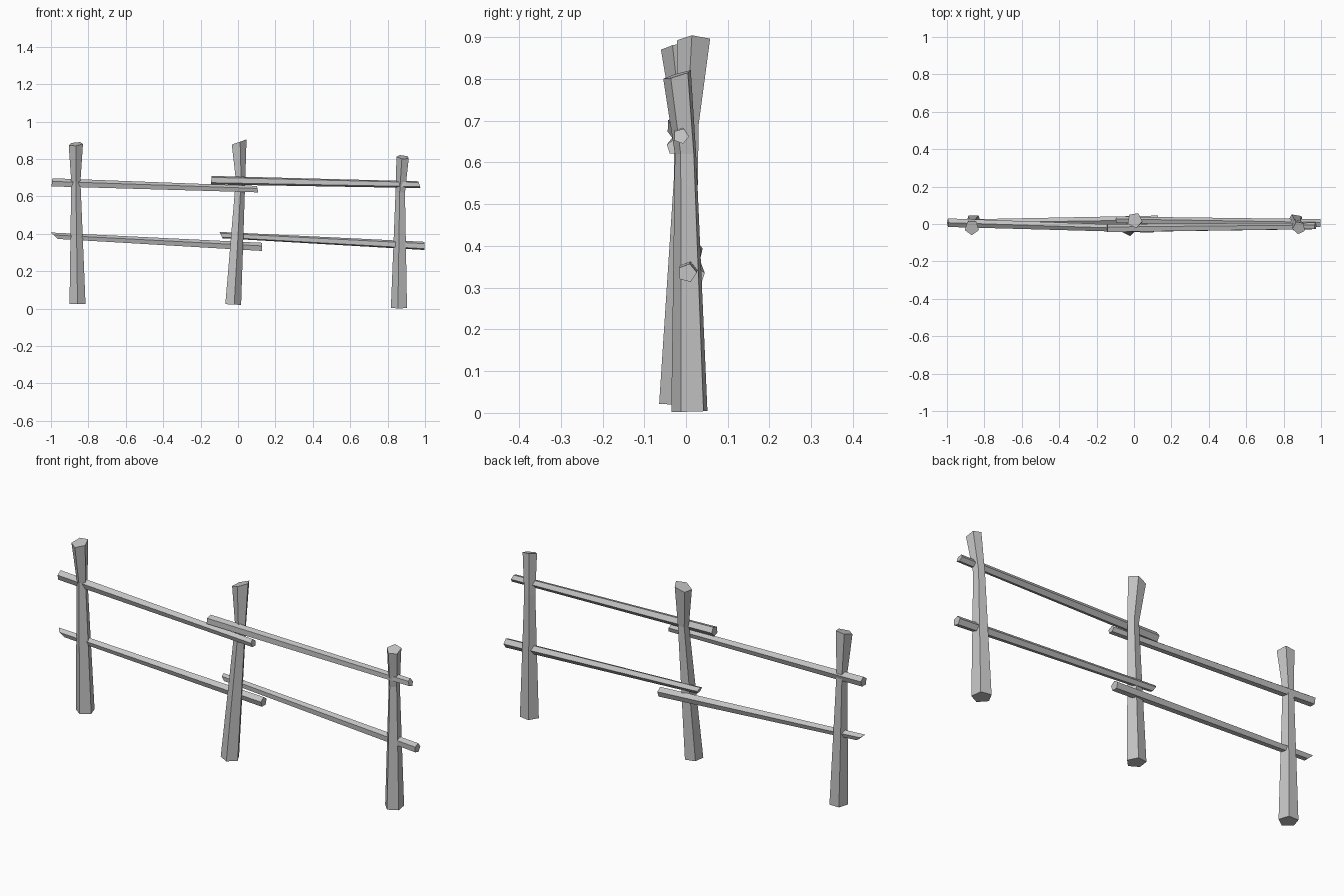
import bpy, bmesh
from math import sin, cos, pi, radians

if "Cube" in bpy.data.objects:
    bpy.data.objects.remove(bpy.data.objects["Cube"])

SIDES = 5
wood = bpy.data.materials.new("weathered_grey_wood")
wood.use_nodes = True
GREY = (0.55, 0.55, 0.55, 1)
wood.diffuse_color = GREY
wood.node_tree.nodes["Principled BSDF"].inputs["Base Color"].default_value = GREY


def loft(name, rings, axis, phase):
    """Five-sided beam; each ring is (centre, radius, slope_a, slope_b)."""
    bm = bmesh.new()
    loops = []
    for (x, y, z), r, slope_a, slope_b in rings:
        loop = []
        for i in range(SIDES):
            t = radians(phase) + 2 * pi * i / SIDES
            a, b = r * cos(t), r * sin(t)
            tilt = a * slope_a + b * slope_b
            if axis == "Z":
                co = (x + a, y + b, z + tilt)
            else:
                co = (x + tilt, y + a, z + b)
            loop.append(bm.verts.new(co))
        loops.append(loop)
    for low, high in zip(loops, loops[1:]):
        for i in range(SIDES):
            j = (i + 1) % SIDES
            bm.faces.new((low[i], low[j], high[j], high[i]))
    bm.faces.new(loops[0][::-1])
    bm.faces.new(loops[-1])
    bmesh.ops.recalc_face_normals(bm, faces=bm.faces)
    mesh = bpy.data.meshes.new(name)
    bm.to_mesh(mesh)
    bm.free()
    mesh.materials.append(wood)
    obj = bpy.data.objects.new(name, mesh)
    bpy.context.collection.objects.link(obj)


# Posts: flared foot, narrow waist, flared and slanted top
loft("right_post", [((-0.858, 0.01, 0.025), 0.045, 0, 0),
                    ((-0.867, -0.002, 0.68), 0.026, 0, 0),
                    ((-0.867, -0.02, 0.88), 0.04, 0.1, 0.25)], "Z", -90)
loft("middle_post", [((-0.028, -0.02, 0.022), 0.045, -0.05, 0),
                     ((0.012, 0.006, 0.69), 0.027, 0, 0),
                     ((0.004, 0.02, 0.89), 0.042, 0.35, 0)], "Z", -80)
loft("left_post", [((0.863, 0.01, 0.003), 0.046, 0, 0.03),
                   ((0.869, 0, 0.62), 0.027, 0, 0),
                   ((0.882, -0.02, 0.81), 0.035, -0.1, 0.3)], "Z", -100)

# Upper rails pass in front of the middle post
loft("upper_right_rail", [((-0.995, 0.007, 0.673), 0.024, 0, 0.1),
                          ((0.105, -0.028, 0.637), 0.019, 0, -0.2)], "X", 90)
loft("upper_left_rail", [((-0.143, -0.024, 0.687), 0.024, 0, 0.1),
                         ((0.97, -0.012, 0.663), 0.019, 0, -0.3)], "X", 70)

# Lower rails pass behind the middle post
loft("lower_right_rail", [((-0.98, 0.005, 0.388), 0.019, 0, -1.1),
                          ((0.128, 0.022, 0.328), 0.024, 0, 0)], "X", 90)
loft("lower_left_rail", [((-0.09, 0.022, 0.393), 0.018, 0, -0.5),
                         ((0.998, 0.003, 0.335), 0.023, 0, 0)], "X", 75)
